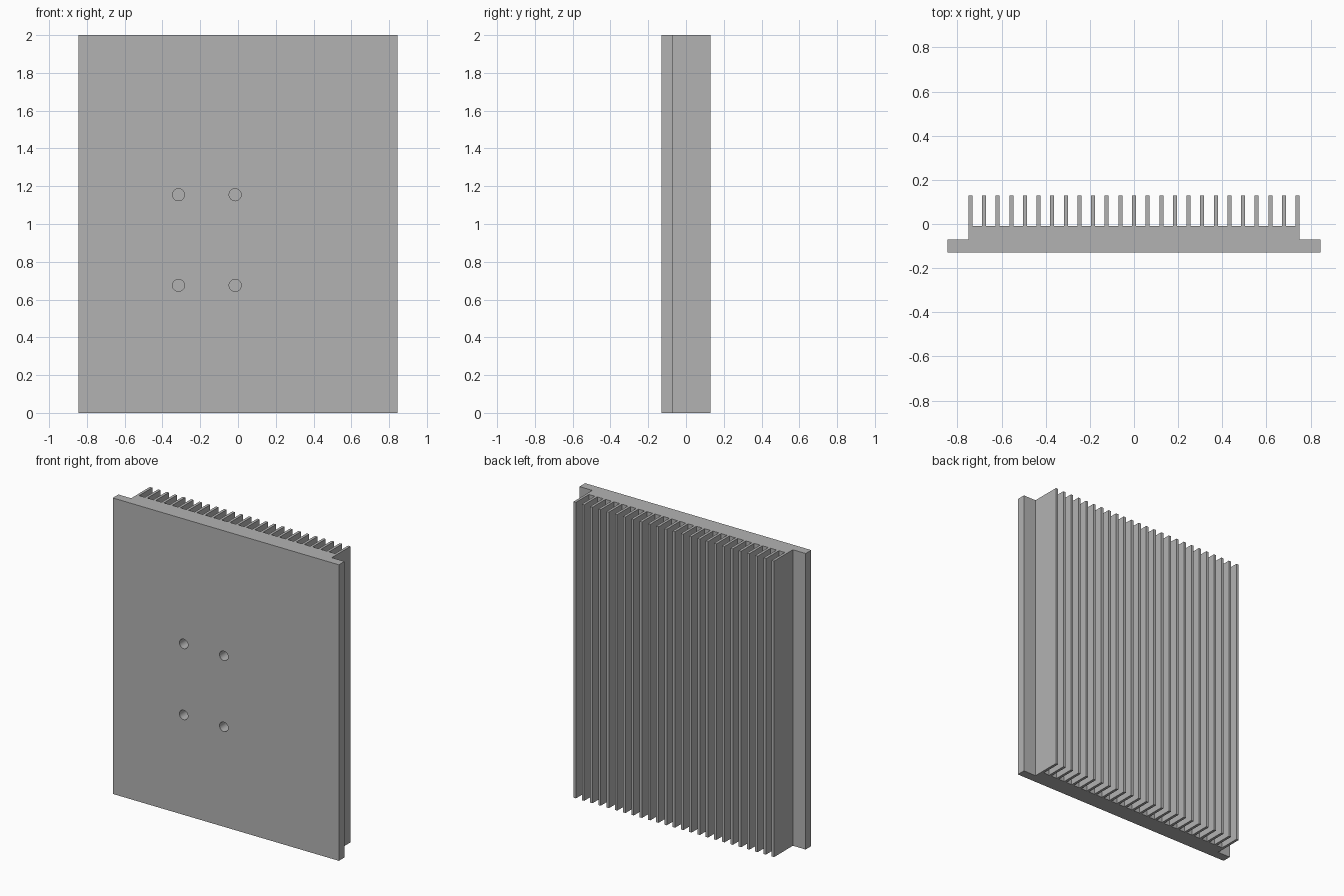
import bpy
import bmesh
from mathutils import Matrix

cube = bpy.data.objects.get("Cube")
if cube:
    bpy.data.objects.remove(cube, do_unlink=True)

HEIGHT = 2.0
HALF_WIDTH, HALF_BODY = 0.845, 0.75
FRONT, FLANGE_BACK, BODY_BACK, FIN_TIP = -0.13, -0.07, -0.01, 0.13
FINS, FIN_WIDTH = 25, 0.018
HOLE_RADIUS, HOLE_DEPTH = 0.032, 0.09

grey = bpy.data.materials.new("aluminium_grey")
grey.use_nodes = True
colour = (0.45, 0.45, 0.45, 1)
grey.diffuse_color = colour
grey.node_tree.nodes["Principled BSDF"].inputs["Base Color"].default_value = colour


def add_object(name, bm):
    bmesh.ops.recalc_face_normals(bm, faces=bm.faces)
    mesh = bpy.data.meshes.new(name)
    bm.to_mesh(mesh)
    bm.free()
    mesh.materials.append(grey)
    obj = bpy.data.objects.new(name, mesh)
    bpy.context.collection.objects.link(obj)
    return obj


# Extruded profile: plate with side flanges, thicker body and a comb of fins
profile = [(-HALF_WIDTH, FLANGE_BACK), (-HALF_WIDTH, FRONT),
           (HALF_WIDTH, FRONT), (HALF_WIDTH, FLANGE_BACK), (HALF_BODY, FLANGE_BACK)]
pitch = (2 * HALF_BODY - FIN_WIDTH) / (FINS - 1)
for i in range(FINS):
    right = HALF_BODY - i * pitch
    left = right - FIN_WIDTH
    if i > 0:
        profile.append((right, BODY_BACK))
    profile += [(right, FIN_TIP), (left, FIN_TIP)]
    if i < FINS - 1:
        profile.append((left, BODY_BACK))
profile.append((-HALF_BODY, FLANGE_BACK))

bm = bmesh.new()
section = bm.faces.new([bm.verts.new((x, y, 0)) for x, y in profile])
extruded = bmesh.ops.extrude_face_region(bm, geom=[section])["geom"]
bmesh.ops.translate(bm, vec=(0, 0, HEIGHT),
                    verts=[v for v in extruded if isinstance(v, bmesh.types.BMVert)])
heat_sink = add_object("finned_heat_sink", bm)

# Four blind mounting holes in the front face
bm = bmesh.new()
for x in (-0.315, -0.015):
    for z in (0.675, 1.155):
        place = Matrix.Translation((x, FRONT, z)) @ Matrix.Rotation(1.5707963, 4, "X")
        bmesh.ops.create_cone(bm, cap_ends=True, segments=32, radius1=HOLE_RADIUS,
                              radius2=HOLE_RADIUS, depth=2 * HOLE_DEPTH, matrix=place)
cutter = add_object("mounting_hole_cutter", bm)
cutter.hide_render = True

cut = heat_sink.modifiers.new("mounting_holes", "BOOLEAN")
cut.operation = "DIFFERENCE"
cut.solver = "EXACT"
cut.object = cutter
bpy.context.view_layer.objects.active = heat_sink
heat_sink.select_set(True)
bpy.ops.object.modifier_apply(modifier=cut.name)
bpy.data.objects.remove(cutter, do_unlink=True)
bpy.ops.object.shade_smooth_by_angle()
